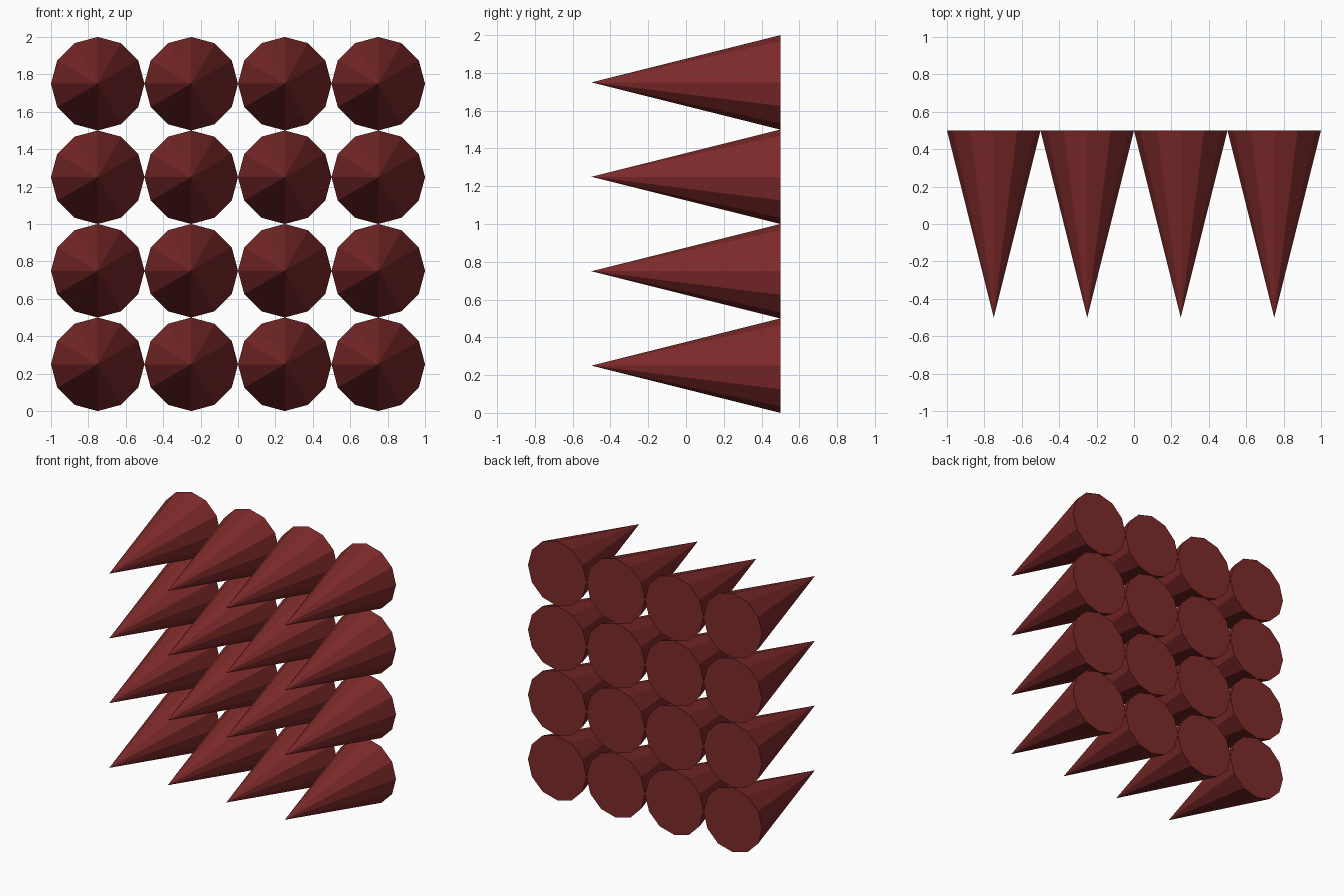
import bpy
from math import pi

if "Cube" in bpy.data.objects:
    bpy.data.objects.remove(bpy.data.objects["Cube"])

ROWS, COLS, RADIUS, LENGTH = 4, 4, 0.25, 1.0

red = bpy.data.materials.new("dark_red")
red.diffuse_color = (0.21, 0.023, 0.023, 1)
red.use_nodes = True
red.node_tree.nodes["Principled BSDF"].inputs["Base Color"].default_value = red.diffuse_color

# One low-poly spike: flat base at the back, tip pointing to the front
bpy.ops.mesh.primitive_cone_add(vertices=12, radius1=RADIUS, radius2=0, depth=LENGTH,
                                end_fill_type='NGON', rotation=(pi / 2, 0, 0))
spike = bpy.context.object
bpy.ops.object.transform_apply(location=False, rotation=True, scale=False)
spike.data.name = "spike"
spike.data.materials.append(red)

# Grid of touching spikes sharing the same mesh
for row in range(ROWS):
    for col in range(COLS):
        if row or col:
            obj = bpy.data.objects.new("spike", spike.data)
            bpy.context.collection.objects.link(obj)
        else:
            obj = spike
        obj.name = f"spike_row{row + 1}_col{col + 1}"
        obj.location = ((2 * col + 1 - COLS) * RADIUS, 0, (2 * row + 1) * RADIUS)
